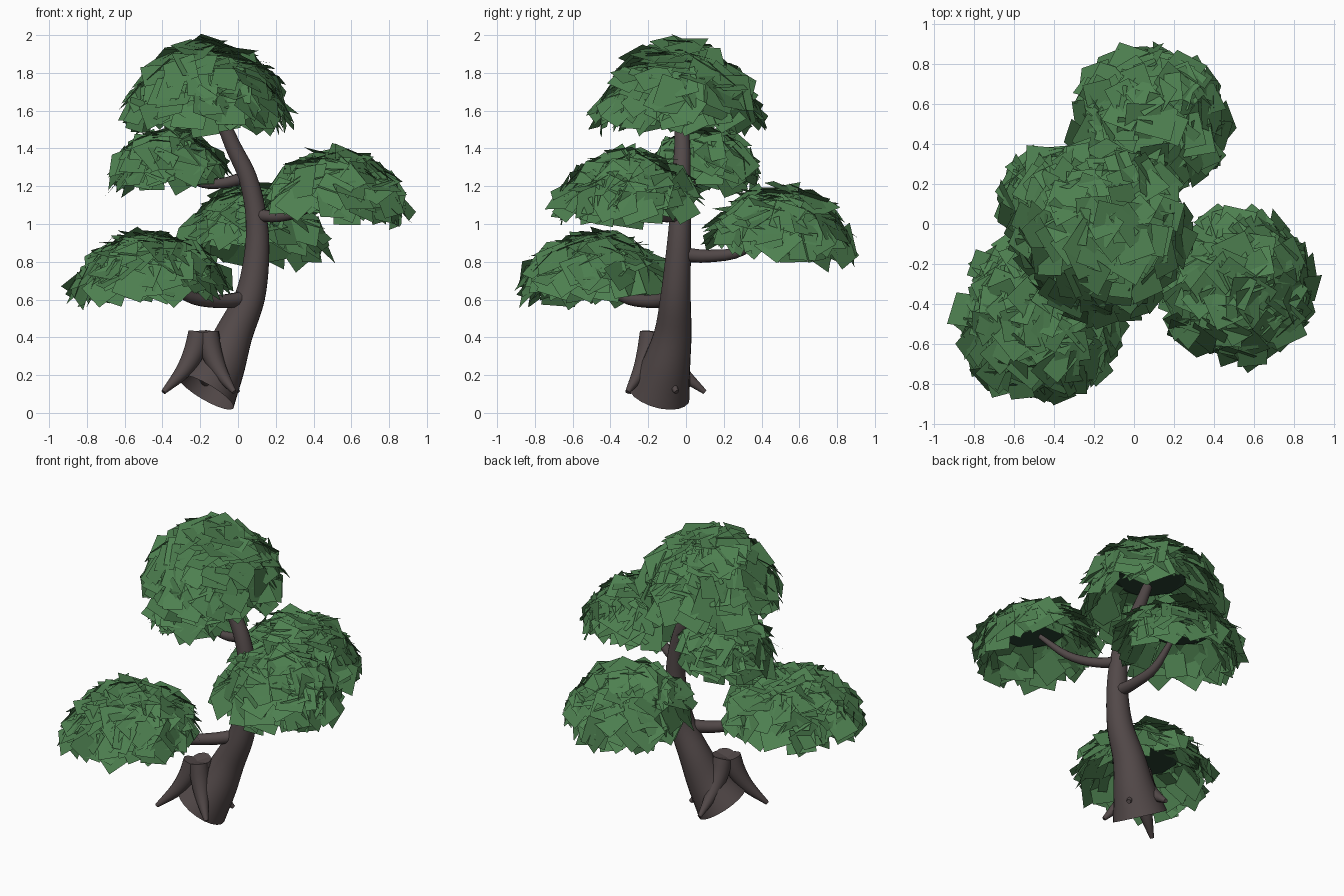
import bpy, bmesh, math, random
from mathutils import Vector, Matrix

if "Cube" in bpy.data.objects:
    bpy.data.objects.remove(bpy.data.objects["Cube"])

random.seed(7)


def material(name, rgb):
    m = bpy.data.materials.new(name)
    m.diffuse_color = (*rgb, 1)
    m.use_nodes = True
    m.node_tree.nodes["Principled BSDF"].inputs["Base Color"].default_value = m.diffuse_color
    return m


BARK = material("bark brown", (0.085, 0.066, 0.066))
LEAF = material("leaf green", (0.075, 0.215, 0.08))
CORE = material("deep shade green", (0.02, 0.05, 0.03))


def finish(bm, name, mat, smooth):
    me = bpy.data.meshes.new(name)
    bm.to_mesh(me)
    bm.free()
    me.materials.append(mat)
    for p in me.polygons:
        p.use_smooth = smooth
    ob = bpy.data.objects.new(name, me)
    bpy.context.collection.objects.link(ob)
    if smooth:
        bpy.ops.object.select_all(action='DESELECT')
        ob.select_set(True)
        bpy.context.view_layer.objects.active = ob
        bpy.ops.object.shade_smooth_by_angle(angle=math.radians(45))
    return ob


def spline(pts, steps):
    """Catmull-Rom through (x, y, z, radius) points."""
    P = [Vector(p) for p in pts]
    P = [2 * P[0] - P[1]] + P + [2 * P[-1] - P[-2]]
    out = []
    for a, b, c, d in zip(P, P[1:], P[2:], P[3:]):
        for i in range(steps):
            t = i / steps
            out.append(0.5 * (2 * b + (c - a) * t + (2 * a - 5 * b + 4 * c - d) * t * t
                              + (3 * b - a - 3 * c + d) * t ** 3))
    return out + [P[-2]]


def tube(name, pts, sides=16, steps=4, open_start=False):
    pts = spline(pts, steps)
    bm = bmesh.new()
    rings, side = [], None
    for i, p in enumerate(pts):
        tan = (pts[min(i + 1, len(pts) - 1)].to_3d() - pts[max(i - 1, 0)].to_3d()).normalized()
        if side is None:
            side = tan.orthogonal()
        side = (side - tan * side.dot(tan)).normalized()
        up = tan.cross(side)
        rings.append([bm.verts.new(p.to_3d() + p.w * (side * math.cos(a) + up * math.sin(a)))
                      for a in (2 * math.pi * k / sides for k in range(sides))])
    for r, s in zip(rings, rings[1:]):
        for k in range(sides):
            j = (k + 1) % sides
            bm.faces.new((r[k], r[j], s[j], s[k]))
    if not open_start:
        bm.faces.new(rings[0][::-1])
    bm.faces.new(rings[-1])
    return finish(bm, name, BARK, True)


def canopy(name, centre, R, H, count, lean, tilt):
    """Dome of overlapping square leaf cards around a small dark core."""
    out = Vector((math.cos(lean), math.sin(lean), 0))
    M = Matrix.Translation(centre) @ Matrix.Rotation(tilt, 4, Vector((0, 0, 1)).cross(out))
    bm = bmesh.new()
    for i in range(count):
        # even spread over the upper dome, with some cards set deeper
        h = (i + 0.5) / count
        a = i * 2.39996 + random.uniform(-0.2, 0.2)
        c = math.sqrt(1 - h * h) ** 1.25
        k = 1.02 - 0.3 * random.random() ** 1.6
        p = Vector((R * c * math.cos(a), R * c * math.sin(a), H * h)) * k
        n = Vector((p.x / R ** 2, p.y / R ** 2, p.z / H ** 2 + 1.0)).normalized()
        around = Vector((-math.sin(a), math.cos(a), 0))
        down = around.cross(n)
        if down.z > 0:
            down = -down
        rot = (Matrix.Rotation(random.uniform(-0.7, 0.7), 3, n)
               @ Matrix.Rotation(random.uniform(-0.4, 0.4), 3, around)
               @ Matrix.Rotation(random.uniform(-0.4, 0.4), 3, down))
        u = rot @ around * random.uniform(0.06, 0.095)
        v = rot @ down * random.uniform(0.065, 0.1)
        f = bm.faces.new([bm.verts.new(M @ (p + s * u + t * v))
                          for s, t in ((-1, -1), (1, -1), (1, 1), (-1, 1))])
        f.normal_update()
        if f.normal.dot(M.to_3x3() @ n) < 0:
            f.normal_flip()
    finish(bm, name + "_leaves", LEAF, False)
    # shaded inner dome
    bm = bmesh.new()
    bmesh.ops.create_icosphere(bm, subdivisions=2, radius=1)
    for v in bm.verts:
        v.co = M @ Vector((v.co.x * R * 0.55, v.co.y * R * 0.55,
                           H * 0.45 + max(v.co.z, -0.1) * H * 0.33))
    finish(bm, name + "_core", CORE, False)


# Trunk: leaning S-curve with a tilted open base
tube("trunk", [(-.17, -.145, .11, .17), (-.09, -.105, .25, .13), (-.02, -.07, .42, .1),
               (.065, -.055, .62, .08), (.1, -.04, .85, .066), (.095, -.03, 1.05, .056),
               (.05, -.025, 1.25, .049), (-.03, -.02, 1.42, .042), (-.13, -.03, 1.66, .03)],
     20, 5, open_start=True)

# Roots: tapered, fanning out from one stump
cx, cy = -.18, -.17
for i, (x, y) in enumerate([(-.395, -.3), (-.02, -.31), (-.17, .1), (0, -.05)]):
    dx, dy = x - cx, y - cy
    tube(f"root_{i + 1}", [(cx + dx * .12, cy + dy * .12, .42, .06),
                           (cx + dx * .25, cy + dy * .25, .32, .057),
                           (cx + dx * .52, cy + dy * .52, .22, .042),
                           (x, y, .11, .013)], 12, 4)

# Branches
tube("branch_left_front", [(.06, -.05, .61, .042), (-.1, -.18, .59, .037),
                           (-.27, -.34, .62, .03), (-.42, -.46, .75, .018)], 10)
tube("branch_back", [(.1, -.03, .84, .04), (.1, .12, .83, .034),
                     (.09, .3, .86, .027), (.08, .46, 1.0, .016)], 10)
tube("branch_right", [(.09, -.03, 1.05, .036), (.22, -.12, 1.04, .03),
                      (.36, -.21, 1.08, .025), (.5, -.3, 1.2, .015)], 10)
tube("branch_left", [(.05, -.02, 1.25, .034), (-.09, .01, 1.215, .028),
                     (-.22, .05, 1.23, .024), (-.34, .1, 1.36, .015)], 10)

# Leaf canopies
canopy("canopy_top", (-.16, -.04, 1.56), .41, .40, 280, 0, 0)
canopy("canopy_left", (-.37, .1, 1.26), .275, .23, 150, math.pi, .08)
canopy("canopy_right", (.52, -.31, 1.1), .355, .27, 220, -.55, .1)
canopy("canopy_back", (.08, .505, .89), .36, .30, 220, 1.4, .12)
canopy("canopy_left_front", (-.465, -.47, .66), .39, .28, 240, 3.5, .05)
